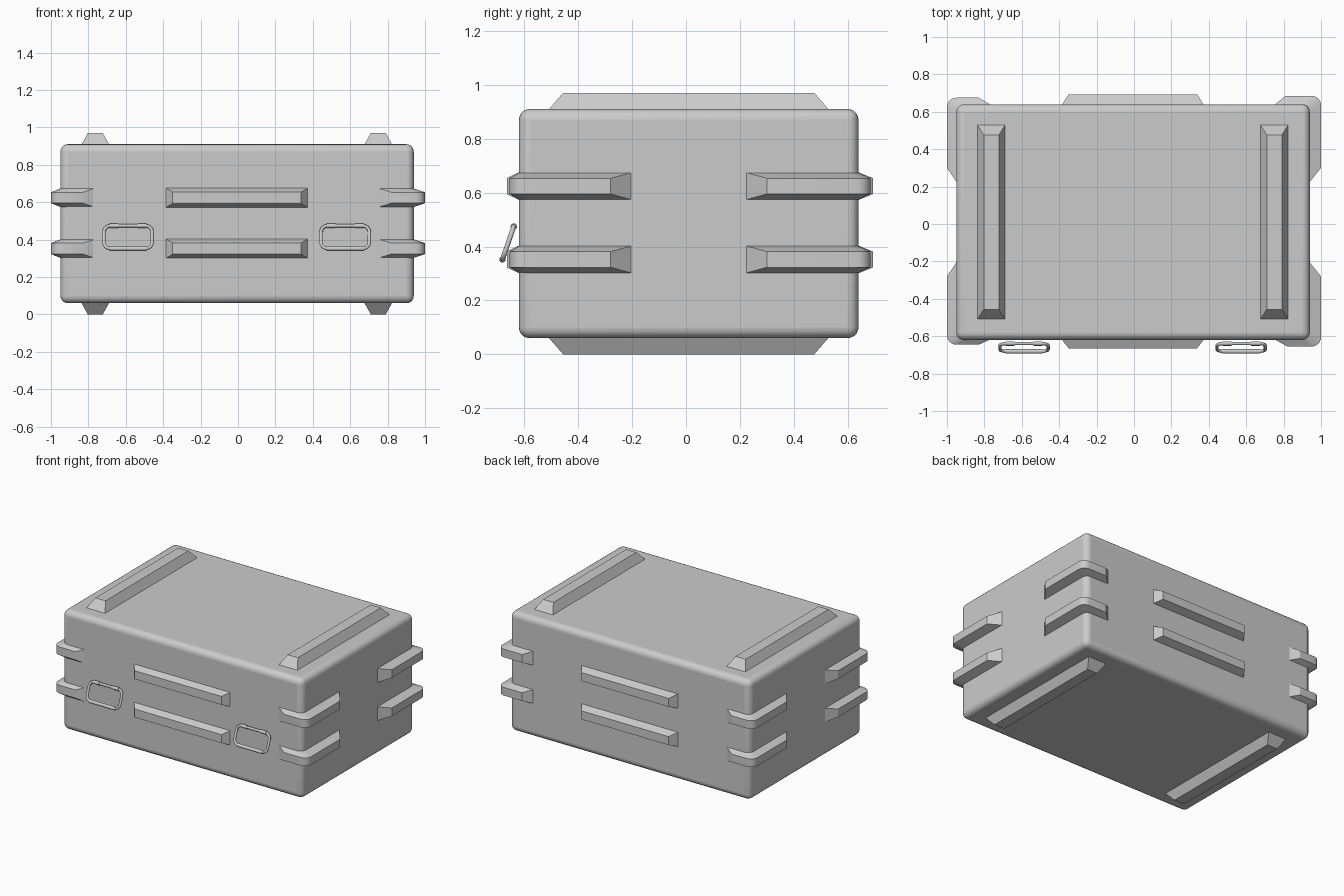
import bpy, bmesh, math
from mathutils import Vector

if "Cube" in bpy.data.objects:
    bpy.data.objects.remove(bpy.data.objects["Cube"])

X0, X1, Y0, Y1, Z0, Z1 = -0.95, 0.94, -0.62, 0.64, 0.06, 0.91


def make(name, verts, faces):
    me = bpy.data.meshes.new(name)
    bm = bmesh.new()
    vs = [bm.verts.new(v) for v in verts]
    for f in faces:
        bm.faces.new([vs[i] for i in f])
    bmesh.ops.recalc_face_normals(bm, faces=bm.faces)
    bm.to_mesh(me)
    bm.free()
    ob = bpy.data.objects.new(name, me)
    bpy.context.collection.objects.link(ob)
    return ob


def smooth(ob, angle=35):
    bpy.ops.object.select_all(action='DESELECT')
    ob.select_set(True)
    bpy.context.view_layer.objects.active = ob
    bpy.ops.object.shade_smooth_by_angle(angle=math.radians(angle))


def bar(name, centre, u, v, n, base, top, height, sink=0.005):
    """Tapered bar: base and top half sizes along u and v, raised along n."""
    c, u, v, n = map(Vector, (centre, u, v, n))
    verts = []
    for (a, b), h in ((base, -sink), (base, 0), (top, height)):
        for s, t in ((-1, -1), (1, -1), (1, 1), (-1, 1)):
            verts.append(c + u * a * s + v * b * t + n * h)
    faces = [(0, 1, 2, 3), (8, 9, 10, 11)]
    for k in (0, 4):
        for i in range(4):
            j = (i + 1) % 4
            faces.append((k + i, k + j, k + 4 + j, k + 4 + i))
    return make(name, verts, faces)


# Rounded case body
body = make("case_body",
            [(x, y, z) for x in (X0, X1) for y in (Y0, Y1) for z in (Z0, Z1)],
            [(0, 1, 3, 2), (4, 5, 7, 6), (0, 1, 5, 4), (2, 3, 7, 6), (0, 2, 6, 4), (1, 3, 7, 5)])
bev = body.modifiers.new("round_edges", 'BEVEL')
bev.width, bev.segments = 0.04, 5
smooth(body)

# Stacking rails on lid and base
for x in (-0.763, 0.75):
    bar("lid_rail", (x, 0.01, Z1), (1, 0, 0), (0, 1, 0), (0, 0, 1), (0.073, 0.518), (0.04, 0.466), 0.06)
    bar("base_rail", (x, 0.01, Z0), (1, 0, 0), (0, 1, 0), (0, 0, -1), (0.073, 0.518), (0.04, 0.466), 0.06)


def corner_rib(name, sx, sy, zc, x_ends, y_ends, out_x, out_y):
    """L-shaped rib around one upright corner, ends sloped; sx, sy give the corner."""
    xi, yi = (X1 if sx > 0 else X0), (Y1 if sy > 0 else Y0)
    r_in, r_out = 0.04, 0.05
    e = 0.004
    stations = [((x_ends[0], yi - sy * e), (x_ends[1], out_y))]
    for k in range(7):
        a = math.pi / 2 * (1 - k / 6)
        ca, sa = math.cos(a), math.sin(a)
        stations.append((
            (xi - sx * (e + r_in * (1 - ca)), yi - sy * (e + r_in * (1 - sa))),
            (out_x - sx * r_out * (1 - ca), out_y - sy * r_out * (1 - sa))))
    stations.append(((xi - sx * e, y_ends[0]), (out_x, y_ends[1])))
    verts, faces = [], []
    for p, q in stations:
        verts += [(*p, zc - 0.051), (*q, zc - 0.029), (*q, zc + 0.029), (*p, zc + 0.051)]
    for s in range(len(stations) - 1):
        for i in range(4):
            j = (i + 1) % 4
            faces.append((4 * s + i, 4 * s + j, 4 * s + 4 + j, 4 * s + 4 + i))
    last = 4 * (len(stations) - 1)
    faces += [(0, 1, 2, 3), (last, last + 1, last + 2, last + 3)]
    smooth(make(name, verts, faces), 30)


# Side ribs in two rows: straight ones front and back, wrapped ones at corners
for zc in (0.352, 0.624):
    for y, n, h in ((Y0, -1, 0.045), (Y1, 1, 0.053)):
        bar("middle_rib", (-0.006, y, zc), (1, 0, 0), (0, 0, 1), (0, n, 0), (0.378, 0.051), (0.343, 0.03), h)
    corner_rib("front_right_rib", 1, -1, zc, (0.75, 0.82), (-0.20, -0.28), 1.0, -0.655)
    corner_rib("back_right_rib", 1, 1, zc, (0.75, 0.81), (0.22, 0.30), 1.0, 0.685)
    corner_rib("front_left_rib", -1, -1, zc, (-0.765, -0.83), (-0.20, -0.28), -1.0, -0.645)
    corner_rib("back_left_rib", -1, 1, zc, (-0.765, -0.83), (0.22, 0.30), -1.0, 0.675)


def tube(name, p, q, r):
    p, q = Vector(p), Vector(q)
    d = q - p
    bpy.ops.mesh.primitive_cylinder_add(vertices=16, radius=r, depth=d.length, location=(p + q) / 2)
    ob = bpy.context.object
    ob.rotation_euler = d.to_track_quat('Z', 'Y').to_euler()
    ob.name = name
    smooth(ob)


# Tilted wire handles with grip and hinge sleeves
top, low = Vector((0, -0.639, 0.474)), Vector((0, -0.681, 0.352))
mid, up = (top + low) / 2, (top - low).normalized()
half_w, half_h, rad = 0.129, (top - low).length / 2, 0.035
for xc in (-0.588, 0.573):
    cu = bpy.data.curves.new("wire_handle", 'CURVE')
    cu.dimensions = '3D'
    cu.bevel_depth, cu.bevel_resolution = 0.009, 3
    pts = []
    for c in range(4):
        cx = (half_w - rad) * (1 if c in (0, 3) else -1)
        cz = (half_h - rad) * (1 if c < 2 else -1)
        for k in range(6):
            a = math.pi / 2 * (c + k / 5)
            pts.append(mid + Vector((xc + cx + rad * math.cos(a), 0, 0)) + up * (cz + rad * math.sin(a)))
    sp = cu.splines.new('POLY')
    sp.points.add(len(pts) - 1)
    for s, p in zip(sp.points, pts):
        s.co = (*p, 1)
    sp.use_cyclic_u = True
    sp.use_smooth = True
    ob = bpy.data.objects.new("wire_handle", cu)
    bpy.context.collection.objects.link(ob)
    dx = Vector((xc, 0, 0))
    w = Vector((0.1, 0, 0))
    tube("grip_sleeve", low + dx - w, low + dx + w, 0.012)
    for s in (-1, 1):
        a = Vector((s * 0.052, 0, 0))
        tube("hinge_sleeve", top + dx + a, top + dx + s * w, 0.012)
